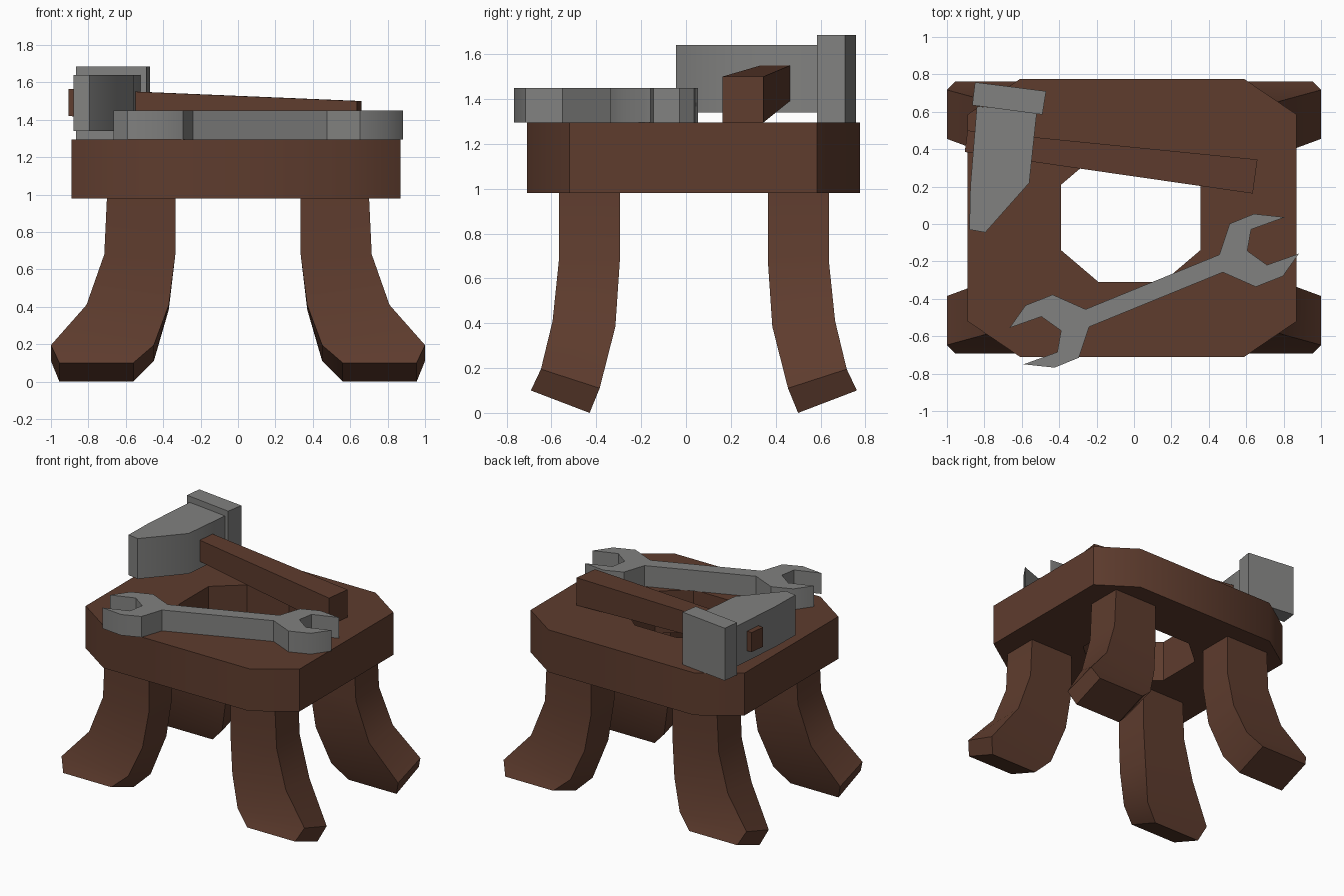
import bpy
from math import radians

cube = bpy.data.objects.get("Cube")
if cube:
    bpy.data.objects.remove(cube, do_unlink=True)


def material(name, rgb):
    m = bpy.data.materials.new(name)
    m.use_nodes = True
    m.diffuse_color = (*rgb, 1)
    bsdf = m.node_tree.nodes["Principled BSDF"]
    bsdf.inputs["Base Color"].default_value = (*rgb, 1)
    bsdf.inputs["Roughness"].default_value = 0.8
    return m


WOOD = material("dark_wood", (0.112, 0.045, 0.027))
STEEL = material("grey_steel", (0.22, 0.22, 0.215))


def make(name, verts, faces, mat):
    """Mesh object with consistent outward normals and sharp corners."""
    me = bpy.data.meshes.new(name)
    me.from_pydata(verts, [], faces)
    me.materials.append(mat)
    ob = bpy.data.objects.new(name, me)
    bpy.context.collection.objects.link(ob)
    bpy.ops.object.select_all(action='DESELECT')
    ob.select_set(True)
    bpy.context.view_layer.objects.active = ob
    bpy.ops.object.mode_set(mode='EDIT')
    bpy.ops.mesh.select_all(action='SELECT')
    bpy.ops.mesh.normals_make_consistent(inside=False)
    bpy.ops.object.mode_set(mode='OBJECT')
    bpy.ops.object.shade_smooth_by_angle(angle=radians(40))
    return ob


def bands(rings, n, closed=False):
    """Quads between successive rings of n vertices."""
    last = rings if closed else rings - 1
    return [(r * n + i, r * n + (i + 1) % n,
             (r + 1) % rings * n + (i + 1) % n, (r + 1) % rings * n + i)
            for r in range(last) for i in range(n)]


def loft(name, rings, mat):
    """Solid skinned through a list of equal-sized rings, capped at both ends."""
    n, k = len(rings[0]), len(rings)
    caps = [tuple(range(n)), tuple(range((k - 1) * n, k * n))]
    return make(name, [v for r in rings for v in r], bands(k, n) + caps, mat)


def prism(name, outline, z0, z1, mat):
    return loft(name, [[(x, y, z) for x, y in outline] for z in (z0, z1)], mat)


def octagon(x0, x1, y0, y1, cx, cy):
    return [(x0 + cx, y0), (x1 - cx, y0), (x1, y0 + cy), (x1, y1 - cy),
            (x1 - cx, y1), (x0 + cx, y1), (x0, y1 - cy), (x0, y0 + cy)]


# Seat: thick octagonal slab with an octagonal opening
outer = octagon(-0.89, 0.87, -0.71, 0.775, 0.28, 0.19)
hole = octagon(-0.39, 0.355, -0.31, 0.38, 0.2, 0.17)
SEAT_LOW, SEAT_TOP = 0.98, 1.295
seat = [(x, y, z) for ring, z in ((outer, SEAT_LOW), (outer, SEAT_TOP),
                                  (hole, SEAT_TOP), (hole, SEAT_LOW))
        for x, y in ring]
make("seat", seat, bands(4, 8, closed=True), WOOD)

# Legs: each station is outer x, inner x, outer y, outer z, inner y, inner z
stations = [
    (0.70, 0.335, 0.602, 1.0, 0.33, 1.0),
    (0.715, 0.335, 0.602, 0.68, 0.33, 0.68),
    (0.81, 0.37, 0.63, 0.41, 0.35, 0.385),
    (1.0, 0.45, 0.682, 0.195, 0.42, 0.11),
    (0.955, 0.56, 0.727, 0.10, 0.465, 0.0),
]
MID_Y = 0.035
for sx, side in ((-1, "right"), (1, "left")):
    for sy, end in ((-1, "front"), (1, "back")):
        rings = []
        for xo, xi, yo, zo, yi, zi in stations:
            a, b = MID_Y + sy * yo, MID_Y + sy * yi
            rings.append([(sx * xo, a, zo), (sx * xi, a, zo),
                          (sx * xi, b, zi), (sx * xo, b, zi)])
        loft(f"{end}_{side}_leg", rings, WOOD)

# Wrench: half outline, turned half a circle for the other end
half = [(0.475, -0.258), (-0.24, -0.55), (-0.295, -0.715), (-0.425, -0.768),
        (-0.59, -0.75), (-0.41, -0.685), (-0.39, -0.57), (-0.495, -0.495),
        (-0.665, -0.555), (-0.58, -0.435), (-0.435, -0.378)]
CX, CY = 0.108, -0.357
wrench = half + [(2 * CX - x, 2 * CY - y) for x, y in half]
prism("wrench", wrench, SEAT_TOP, 1.45, STEEL)

# Hammer: wedge head, striking plate and tapered handle
head = [(-0.84, 0.63), (-0.875, 0.2), (-0.88, -0.03),
        (-0.795, -0.045), (-0.56, 0.22), (-0.52, 0.595)]
prism("hammer_head", head, 1.34, 1.64, STEEL)
plate = [(-0.85, 0.758), (-0.865, 0.635), (-0.49, 0.585), (-0.47, 0.71)]
prism("hammer_striking_plate", plate, SEAT_TOP, 1.685, STEEL)


def handle_end(x_front, y_front, x_back, y_back, z0, z1):
    return [(x_front, y_front, z0), (x_back, y_back, z0),
            (x_back, y_back, z1), (x_front, y_front, z1)]


loft("hammer_handle", [handle_end(0.635, 0.163, 0.66, 0.345, SEAT_TOP, 1.50),
                       handle_end(-0.905, 0.385, -0.89, 0.50, 1.42, 1.565)], WOOD)
